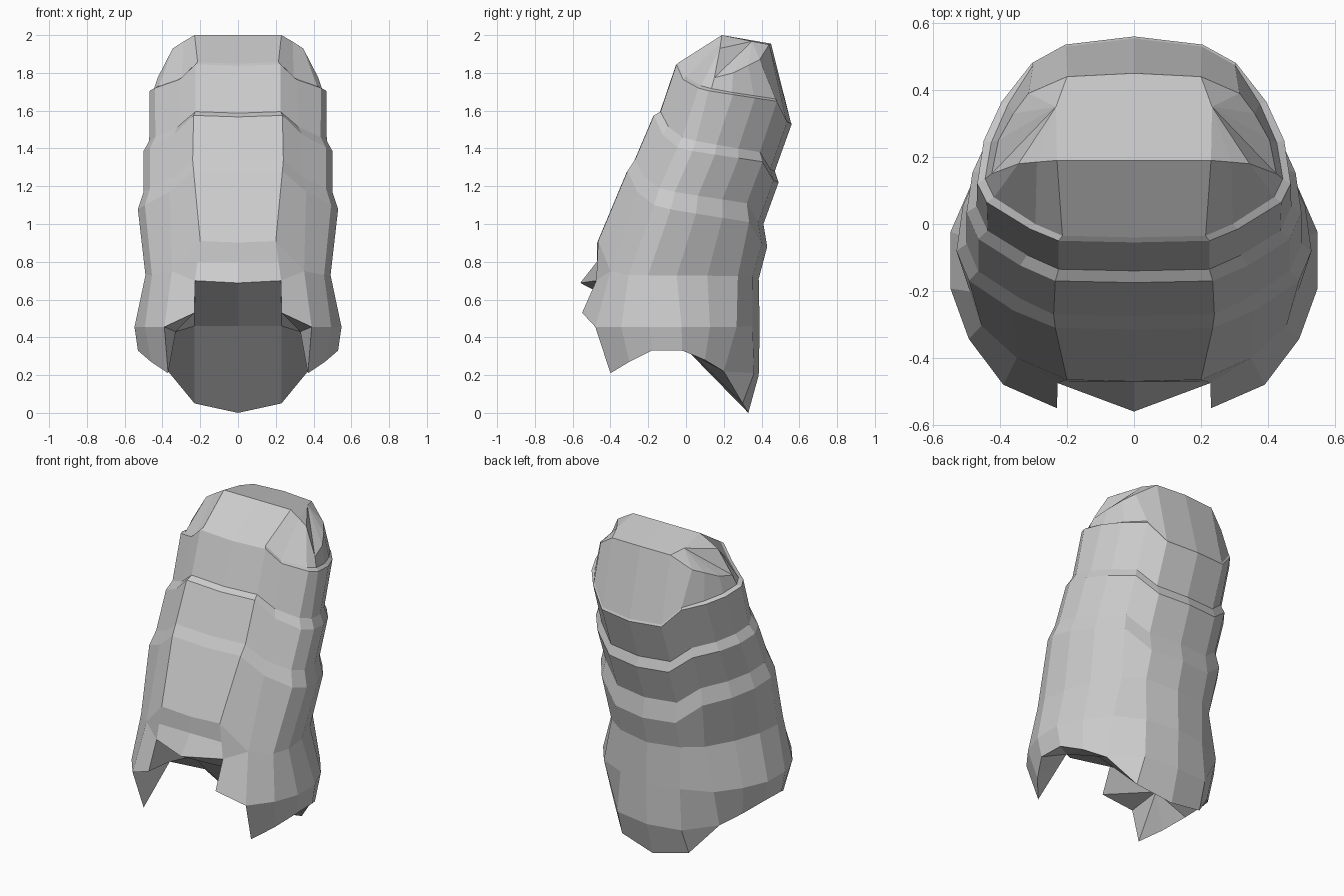
import bpy, bmesh

if "Cube" in bpy.data.objects:
    bpy.data.objects.remove(bpy.data.objects["Cube"])

# Half cross-section: outward fraction and front-to-back fraction of points 2..7
XF = [.68, .93, 1, .965, .85, .655]
TF = [.07, .19, .31, .49, .68, .87]
XF_BASE = [.71, .9, 1, 1, .88, .69]
TF_BASE = [.08, .22, .38, .56, .72, .87]


def ring(panel, width, yf, yb, zf, z3, z7, zb, xf=XF, tf=TF):
    """Half ring from front centre to back centre (10 points)."""
    pts = [(0, yf - .005, zf - .008), (panel, yf, zf)]
    for i, (fx, t) in enumerate(zip(xf, tf)):
        z = zf * .4 + z3 * .6 if i == 0 else z3 + (z7 - z3) * (i - 1) / 4
        pts.append((width * fx, yf + (yb - yf) * t, z))
    pts += [(.205, yf + (yb - yf) * .96, zb + .01), (0, yb, zb)]
    return pts


def make_half(name, rows, faces):
    """Build faces from (row, index) references and mirror them across x."""
    bm = bmesh.new()
    vs = {(r, i): bm.verts.new(p) for r, row in enumerate(rows)
          for i, p in enumerate(row) if p}
    for f in faces:
        bm.faces.new([vs[k] for k in f])
    for v in [v for v in bm.verts if not v.link_faces]:
        bm.verts.remove(v)
    bmesh.ops.recalc_face_normals(bm, faces=bm.faces)
    me = bpy.data.meshes.new(name)
    bm.to_mesh(me)
    bm.free()
    ob = bpy.data.objects.new(name, me)
    bpy.context.collection.objects.link(ob)
    m = ob.modifiers.new("mirror", 'MIRROR')
    m.use_clip = True
    m.merge_threshold = .001
    return ob


# Domed top, stepped tiers, flared base
top = [(0, .19, 2), (.23, .19, 2), (.29, .185, 1.965), (.345, .18, 1.93),
       (.425, .15, 1.775), (.405, .25, 1.80), (.36, .33, 1.84),
       (.315, .39, 1.87), (.2, .44, 1.95), (0, .45, 1.955)]
rim = ring(.225, .465, -.05, .56, 1.845, 1.72, 1.65, 1.53)
rim[2:5] = [(.31, -.015, 1.765), (.44, .065, 1.72), (.468, .12, 1.705)]
# Narrow ledge just inside the dome rim, fading out at the back
ledge = [(x * (.95 if i < 7 else .99), y + (.015 if i < 5 else -.006),
          z + .012) for i, (x, y, z) in enumerate(rim)]
rows = [
    top, ledge, rim,
    ring(.225, .47, -.135, .47, 1.595, 1.46, 1.38, 1.28),
    ring(.235, .50, -.17, .49, 1.575, 1.405, 1.33, 1.22),
    ring(.24, .50, -.27, .41, 1.34, 1.19, 1.11, 1.0),
    ring(.235, .53, -.31, .43, 1.28, 1.10, 1.01, .88),
    ring(.20, .49, -.465, .385, .91, .73, .725, .71),
    ring(.23, .548, -.55, .39, .53, .455, .455, .45, XF_BASE, TF_BASE),
]
rows[7][2] = (.35, -.40, .75)
rows[8][2] = (.39, -.48, .455)
# Base hem and back tongue
rows.append([None, None, (.37, -.40, .21), (.46, -.30, .27), (.53, -.18, .33),
             (.525, -.02, .33), (.46, .10, .28), (.37, .20, .22),
             (.22, .36, .21), (0, .385, .20)])
rows.append([None] * 8 + [(.23, .30, .05), (0, .33, 0.0)])
# Front lip, brow above the lip, crown corner
rows.append([(0, -.56, .688), (.228, -.475, .70)])
rows.append([(0, -.472, .80), (.215, -.47, .80)])
rows.append([(.233, .35, 1.967)])

faces = [[(r, i), (r, i + 1), (r + 1, i + 1), (r + 1, i)]
         for r in range(9) for i in range(9)
         if not (r >= 7 and i < 2)]
faces += [[(0, 0), (0, 1), (13, 0), (0, 8), (0, 9)]]       # flat crown
faces += [[(13, 0), (0, i), (0, i + 1)] for i in range(1, 8)]  # shoulders
faces += [
    [(7, 0), (7, 1), (12, 1), (12, 0)],                    # brow
    [(12, 0), (12, 1), (11, 1), (11, 0)],                  # front lip
    [(7, 1), (7, 2), (12, 1)], [(12, 1), (7, 2), (11, 1)],  # flap root
    [(11, 1), (7, 2), (8, 2), (8, 1)],                     # front flap
    [(9, 8), (9, 9), (10, 9), (10, 8)],                    # back tongue
    [(9, 7), (9, 8), (10, 8)],
]
make_half("tiered_sleeve", rows, faces)

# Sloping underside that closes the base: front lip -> middle fold -> tongue
fold = [(0, -.12, .46), (.23, -.12, .46), (.33, -.20, .43)]
under = [rows[11], rows[8], rows[9], rows[10], fold]
M = (4, 2)
make_half("underside", under,
          [[(0, 0), (0, 1), (4, 1), (4, 0)],
           [(0, 1), (1, 1), M, (4, 1)],
           [(1, 1), (1, 2), M], [(1, 2), (2, 2), M],
           [(4, 0), (4, 1), (3, 8), (3, 9)],
           [(4, 1), M, (2, 7), (3, 8)]]
          + [[M, (2, i), (2, i + 1)] for i in range(2, 7)])
